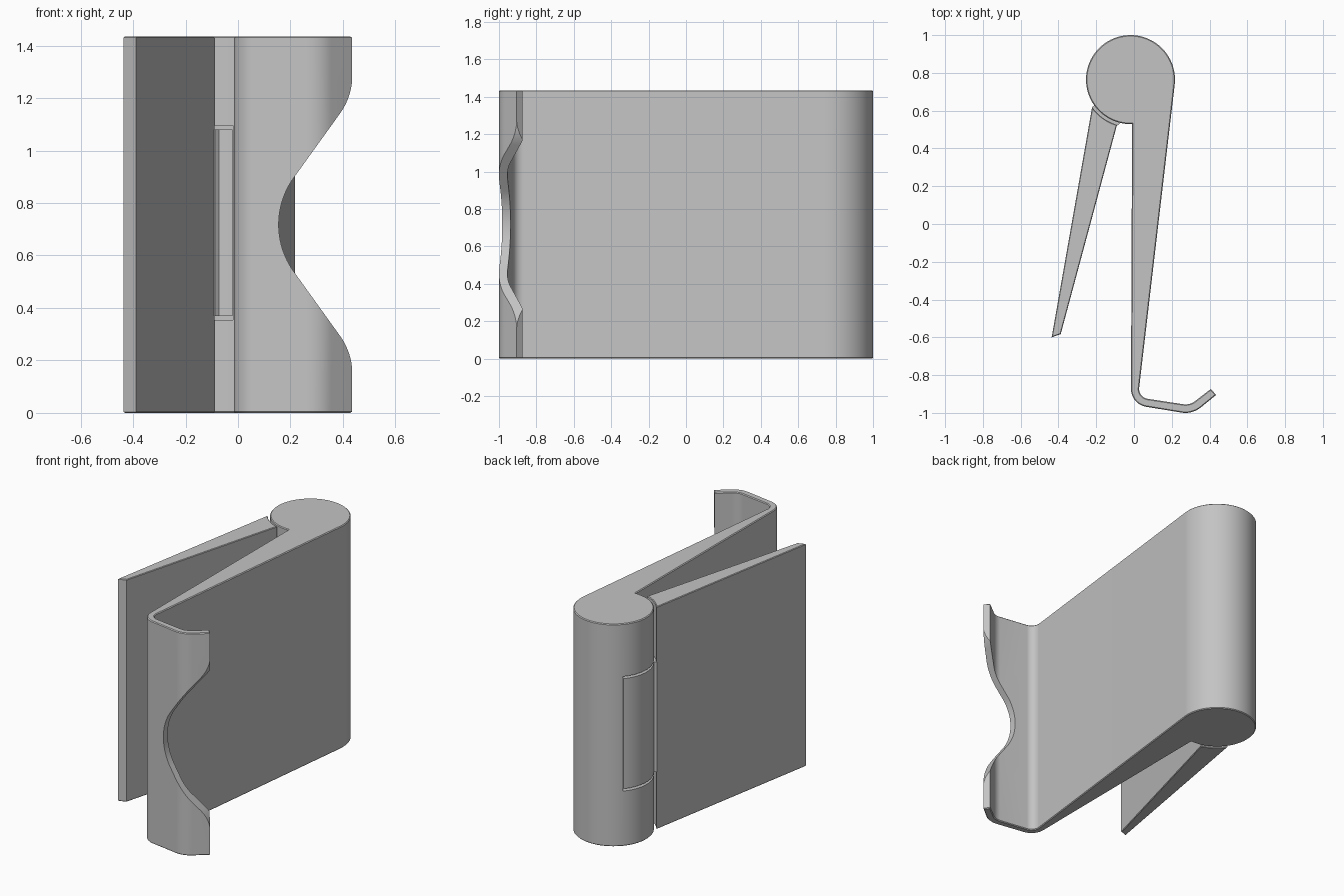
import bpy, bmesh
from math import radians, sin, cos

if "Cube" in bpy.data.objects:
    bpy.data.objects.remove(bpy.data.objects["Cube"])

HEIGHT = 1.435
BARREL = (-0.0185, 0.7645)
RADIUS = 0.2355

grey = bpy.data.materials.new("plain grey")
grey.use_nodes = True
grey.diffuse_color = (0.55, 0.55, 0.55, 1)
grey.node_tree.nodes["Principled BSDF"].inputs["Base Color"].default_value = grey.diffuse_color


def arc(center, r, start, end, n):
    angles = [radians(start + (end - start) * i / n) for i in range(n + 1)]
    return [(center[0] + r * cos(a), center[1] + r * sin(a)) for a in angles]


def prism(name, profile, low, high, rim=0.0, along_y=False):
    """Extrude a 2D profile along z (or y), with optionally softened end rims."""
    bm = bmesh.new()
    place = (lambda p, h: (p[0], h, p[1])) if along_y else (lambda p, h: (p[0], p[1], h))
    base = bm.faces.new([bm.verts.new(place(p, low)) for p in profile])
    moved = bmesh.ops.extrude_face_region(bm, geom=[base], use_keep_orig=True)["geom"]
    shift = (0, high - low, 0) if along_y else (0, 0, high - low)
    bmesh.ops.translate(bm, vec=shift, verts=[g for g in moved if isinstance(g, bmesh.types.BMVert)])
    bmesh.ops.recalc_face_normals(bm, faces=bm.faces)
    if rim:
        edges = [e for e in bm.edges if abs(e.verts[0].co.z - e.verts[1].co.z) < 1e-5]
        bmesh.ops.bevel(bm, geom=edges, offset=rim, segments=1, affect='EDGES')
    mesh = bpy.data.meshes.new(name)
    bm.to_mesh(mesh)
    bm.free()
    mesh.materials.append(grey)
    obj = bpy.data.objects.new(name, mesh)
    bpy.context.collection.objects.link(obj)
    return obj


def activate(obj):
    bpy.ops.object.select_all(action='DESELECT')
    obj.select_set(True)
    bpy.context.view_layer.objects.active = obj


def cut(obj, cutter):
    mod = obj.modifiers.new("cut", 'BOOLEAN')
    mod.operation, mod.solver, mod.object = 'DIFFERENCE', 'EXACT', cutter
    activate(obj)
    bpy.ops.object.modifier_apply(modifier=mod.name)
    bpy.data.objects.remove(cutter)


# Main leaf: round barrel, tapering arm and hooked lip in one profile
elbow, curl = (0.08, -0.873), (0.272, -0.87)
main_profile = (
    arc(BARREL, RADIUS, -6.8, 270, 72)
    + [(-0.01, 0.529)]
    + arc(elbow, 0.096, 180, 263, 14)
    + arc(curl, 0.13, 263, 310, 10)
    + [(0.435, -0.905), (0.407, -0.873)]
    + arc(curl, 0.085, 310, 263, 10)
    + arc(elbow, 0.053, 263, 174, 14)
)
main_leaf = prism("main_leaf", main_profile, 0, HEIGHT, rim=0.005)

# Pocket in the barrel for the knuckle
pocket = arc(BARREL, 0.3, 138.5, 270, 32) + arc(BARREL, 0.15, 270, 138.5, 32)
cut(main_leaf, prism("pocket_cutter", pocket, 0.355, 1.095))

# Wavy cutout in the free edge of the lip
bend = 36
upper = []
for i in range(13):
    t = radians(bend * i / 12)
    upper.append((0.155 + 0.306 * (1 - cos(t)), 0.306 * sin(t)))
for i in range(13):
    t = radians(bend * (1 - i / 12))
    upper.append((0.436 - 0.25 * (1 - cos(t)), 0.57 - 0.25 * sin(t)))
upper.append((0.6, 0.57))
wave = [(x, HEIGHT / 2 - d) for x, d in reversed(upper[1:])]
wave += [(x, HEIGHT / 2 + d) for x, d in upper]
cut(main_leaf, prism("wave_cutter", wave, -1.1, -0.8, along_y=True))

# Second leaf: tapering plate with a hollow edge beside the barrel
plate_profile = [(-0.436, -0.6), (-0.388, -0.583)] + arc(BARREL, 0.25, 253.4, 215.6, 12)
swing_leaf = prism("swing_leaf", plate_profile, 0, HEIGHT, rim=0.004)

# Knuckle joining the second leaf to the barrel
knuckle_profile = (
    arc(BARREL, RADIUS, 139.2, 215.6, 20)
    + arc(BARREL, 0.253, 215.6, 254, 12)
    + arc(BARREL, RADIUS, 257, 269.3, 4)
    + arc(BARREL, 0.155, 269.3, 139.2, 32)
)
knuckle = prism("knuckle", knuckle_profile, 0.37, 1.08)

for part in (main_leaf, swing_leaf, knuckle):
    activate(part)
    bpy.ops.object.shade_smooth_by_angle(angle=radians(25))
